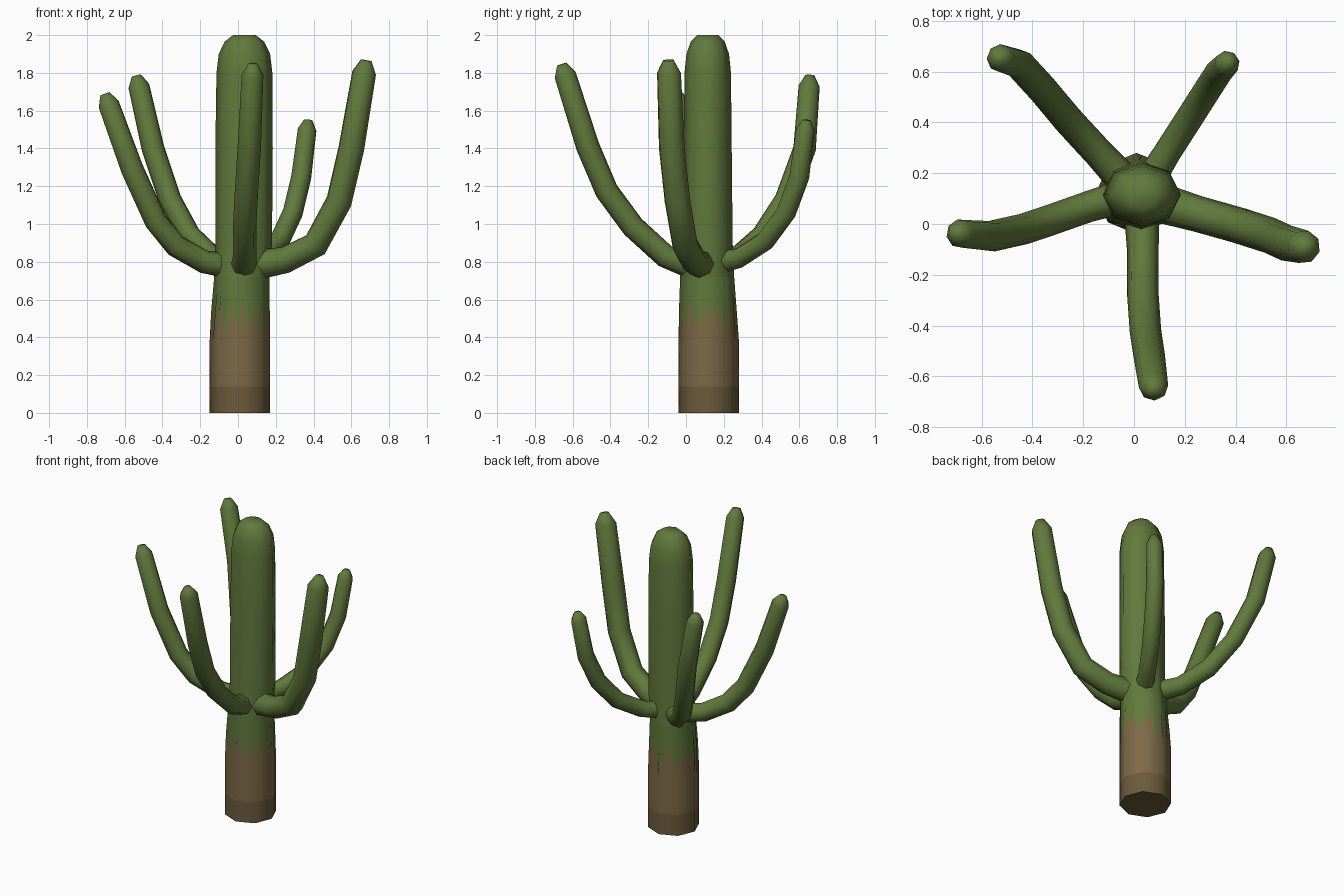
import bpy, math, random
from mathutils import Vector

if "Cube" in bpy.data.objects:
    bpy.data.objects.remove(bpy.data.objects["Cube"])

random.seed(4)


def material(name, rgb):
    m = bpy.data.materials.new(name)
    m.diffuse_color = (*rgb, 1)
    m.use_nodes = True
    m.node_tree.nodes["Principled BSDF"].inputs["Base Color"].default_value = m.diffuse_color
    return m


GREEN = material("cactus green", (0.120, 0.190, 0.045))
BROWN = material("woody brown", (0.205, 0.142, 0.062))
DARK = material("dark bark", (0.150, 0.105, 0.044))


def loft(name, rings, mats, row_mats=None, angle=70):
    """Skin a list of equal rings, closing both ends."""
    n = len(rings[0])
    verts = [p for ring in rings for p in ring]
    faces, idx = [tuple(reversed(range(n)))], [row_mats[0] if row_mats else 0]
    for r in range(len(rings) - 1):
        for i in range(n):
            j = (i + 1) % n
            faces.append((r * n + i, r * n + j, (r + 1) * n + j, (r + 1) * n + i))
            idx.append(row_mats[r] if row_mats else 0)
    faces.append(tuple(range((len(rings) - 1) * n, len(rings) * n)))
    idx.append(row_mats[-1] if row_mats else 0)
    me = bpy.data.meshes.new(name)
    me.from_pydata(verts, [], faces)
    for m in mats:
        me.materials.append(m)
    me.polygons.foreach_set("material_index", idx)
    ob = bpy.data.objects.new(name, me)
    bpy.context.collection.objects.link(ob)
    bpy.ops.object.select_all(action='DESELECT')
    ob.select_set(True)
    bpy.context.view_layer.objects.active = ob
    bpy.ops.object.shade_smooth_by_angle(angle=math.radians(angle))
    return ob


def octagon(cx, cy, rx, ry, z, sub=1):
    """Eight-sided ring, each side split into sub pieces; z may be a list."""
    corners = [Vector((cx + rx * math.cos(k * math.pi / 4),
                       cy + ry * math.sin(k * math.pi / 4), 0)) for k in range(8)]
    pts = []
    for k in range(8):
        for s in range(sub):
            p = corners[k].lerp(corners[(k + 1) % 8], s / sub)
            p.z = z[len(pts)] if isinstance(z, list) else z
            pts.append(p)
    return pts


# Woody lower trunk with a dripping edge between brown and green
SUB = 8
drip = []
for k in range(8 * SUB):
    wave = 0.52 + 0.03 * math.sin(k * 0.7)
    drip.append(wave + (0.03 if k % 4 < 2 else -random.uniform(0.02, 0.10)))
base = loft("lower_trunk", [
    octagon(0.01, 0.12, 0.16, 0.16, 0.0, SUB),
    octagon(0.01, 0.12, 0.16, 0.16, 0.14, SUB),
    octagon(0.01, 0.12, 0.16, 0.16, 0.38, SUB),
    octagon(0.013, 0.117, 0.155, 0.153, drip, SUB),
    octagon(0.02, 0.112, 0.146, 0.143, 0.72, SUB),
], [GREEN, BROWN, DARK], [2, 1, 1, 0])

# Rounded normals on the lower trunk walls
me = base.data
normals = []
for poly in me.polygons:
    for li in poly.loop_indices:
        if len(poly.vertices) > 4:
            normals.append(poly.normal.copy())
        else:
            co = me.vertices[me.loops[li].vertex_index].co
            normals.append(Vector((co.x - 0.015, co.y - 0.117, 0)).normalized())
me.normals_split_custom_set(normals)

# Green upper trunk with a domed top
loft("upper_trunk", [
    octagon(0.02, 0.112, 0.146, 0.143, 0.72),
    octagon(0.03, 0.115, 0.150, 0.132, 0.90),
    octagon(0.032, 0.115, 0.152, 0.127, 1.40),
    octagon(0.034, 0.115, 0.148, 0.123, 1.80),
    octagon(0.034, 0.115, 0.136, 0.113, 1.90),
    octagon(0.034, 0.115, 0.105, 0.090, 1.965),
    octagon(0.034, 0.115, 0.060, 0.055, 2.0),
], [GREEN])


def arm(name, path, radius):
    """Upturned arm: an eight-sided tube with a rounded tip."""
    pts = [Vector(p) for p in path]
    end_dir = (pts[-1] - pts[-2]).normalized()
    radii = [radius * 1.12] + [radius] * (len(pts) - 2) + [radius * 0.93]
    pts.append(pts[-1] + end_dir * radius * 0.95)
    radii.append(radius * 0.42)
    out = Vector((pts[-1].x - pts[0].x, pts[-1].y - pts[0].y, 0)).normalized()
    side = Vector((0, 0, 1)).cross(out)
    rings = []
    for i, p in enumerate(pts):
        t = (pts[min(i + 1, len(pts) - 1)] - pts[max(i - 1, 0)]).normalized()
        u = (side - t * side.dot(t)).normalized()
        v = t.cross(u)
        rings.append([p + (u * math.cos(a) + v * math.sin(a)) * radii[i]
                      for a in (k * math.pi / 4 for k in range(8))])
    loft(name, rings, [GREEN])


# Five arms
arm("right_arm", [(0.08, 0.09, 0.78), (0.25, 0.04, 0.81), (0.41, -0.005, 0.89),
                  (0.535, -0.045, 1.12), (0.60, -0.075, 1.40), (0.668, -0.09, 1.80)], 0.071)
arm("front_arm", [(0.03, 0.05, 0.77), (0.035, -0.11, 0.83), (0.035, -0.28, 0.985),
                  (0.045, -0.42, 1.175), (0.06, -0.52, 1.41), (0.077, -0.64, 1.79)], 0.062)
arm("left_arm", [(0.0, 0.12, 0.77), (-0.18, 0.068, 0.80), (-0.33, 0.015, 0.885),
                 (-0.435, -0.02, 1.015), (-0.56, -0.048, 1.29), (-0.685, -0.038, 1.635)], 0.061)
arm("back_left_arm", [(-0.02, 0.15, 0.79), (-0.14, 0.28, 0.83), (-0.26, 0.41, 0.945),
                      (-0.36, 0.53, 1.13), (-0.45, 0.628, 1.40), (-0.525, 0.652, 1.73)], 0.060)
arm("back_right_arm", [(0.05, 0.15, 0.79), (0.13, 0.28, 0.82), (0.22, 0.42, 0.91),
                       (0.29, 0.53, 1.06), (0.335, 0.60, 1.25), (0.366, 0.632, 1.50)], 0.054)
